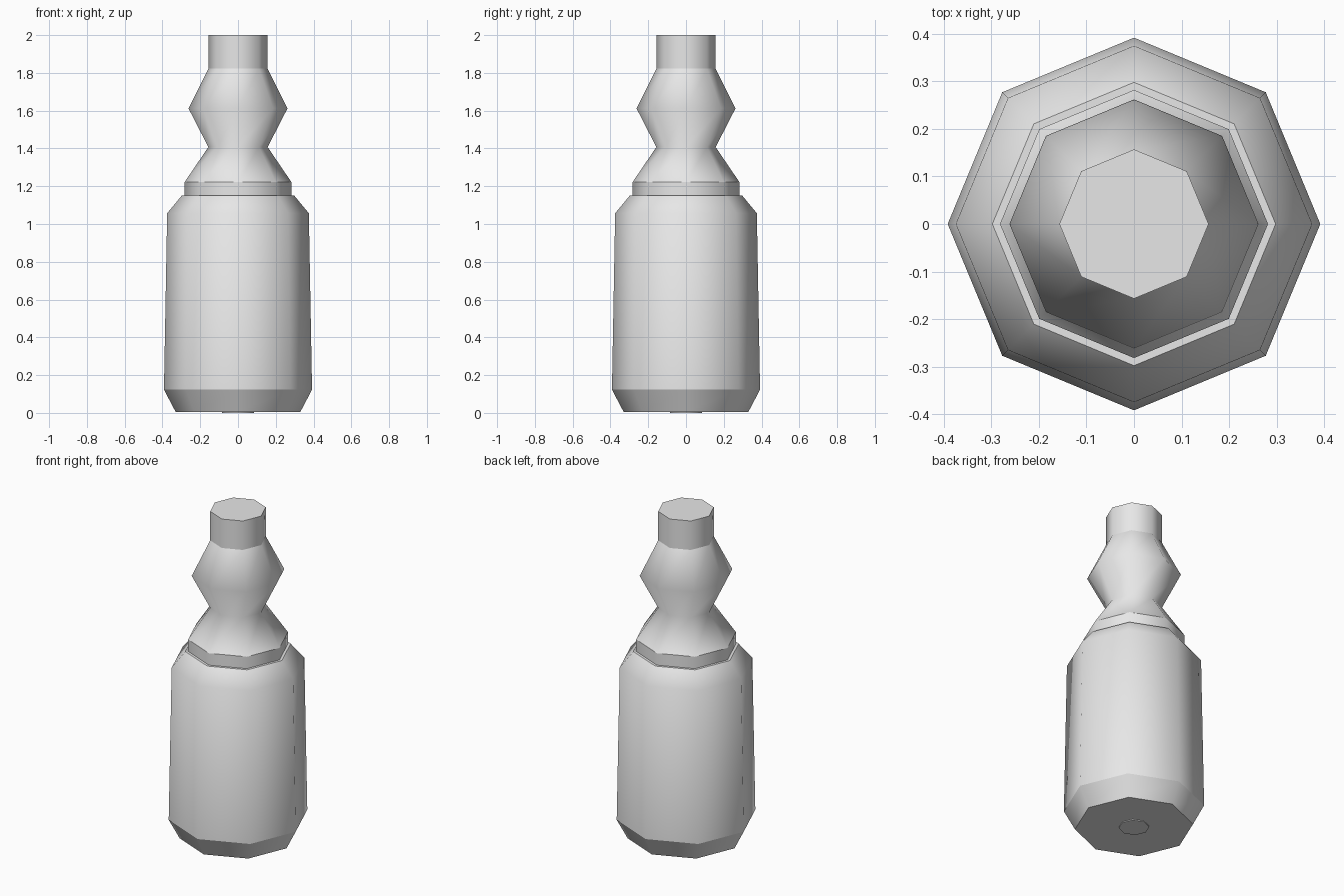
import bpy
import bmesh
from math import cos, sin, pi, radians

SIDES = 8

cube = bpy.data.objects.get("Cube")
if cube:
    bpy.data.objects.remove(cube)

grey = bpy.data.materials.new("light_grey")
grey.use_nodes = True
colour = (0.8, 0.8, 0.8, 1)
grey.diffuse_color = colour
grey.node_tree.nodes["Principled BSDF"].inputs["Base Color"].default_value = colour


def lathe(name, profile, close_bottom=False, close_top=False):
    """Turn a (radius, height) profile into an eight-sided part."""
    bm = bmesh.new()
    rings = []
    for r, z in profile:
        angles = [2 * pi * i / SIDES for i in range(SIDES)]
        rings.append([bm.verts.new((r * cos(a), r * sin(a), z)) for a in angles])
    for low, high in zip(rings, rings[1:]):
        for i in range(SIDES):
            j = (i + 1) % SIDES
            bm.faces.new((low[i], low[j], high[j], high[i]))
    if close_bottom:
        bm.faces.new(rings[0][::-1])
    if close_top:
        bm.faces.new(rings[-1])
    mesh = bpy.data.meshes.new(name)
    bm.to_mesh(mesh)
    bm.free()
    mesh.materials.append(grey)
    obj = bpy.data.objects.new(name, mesh)
    bpy.context.collection.objects.link(obj)
    # Soft around the sides, crisp at the rims
    bpy.ops.object.select_all(action="DESELECT")
    obj.select_set(True)
    bpy.context.view_layer.objects.active = obj
    bpy.ops.object.shade_smooth_by_angle(angle=radians(61))
    return obj


# Underside button and tapered foot
lathe("base_button", [(0.085, 0), (0.085, 0.006)], close_bottom=True)
lathe("base", [(0.33, 0.005), (0.392, 0.123)], close_bottom=True)

# Main body with its sloping shoulder
lathe("body", [(0.392, 0.123), (0.375, 1.057), (0.298, 1.15)])

# Collar with the narrow ledge it sits on
lathe("collar", [(0.298, 1.15), (0.282, 1.15), (0.282, 1.223)])

# Pinched and bulging neck
lathe("neck", [(0.282, 1.223), (0.157, 1.407), (0.262, 1.612), (0.157, 1.822)])

# Straight cap
lathe("cap", [(0.157, 1.822), (0.157, 2)], close_top=True)
